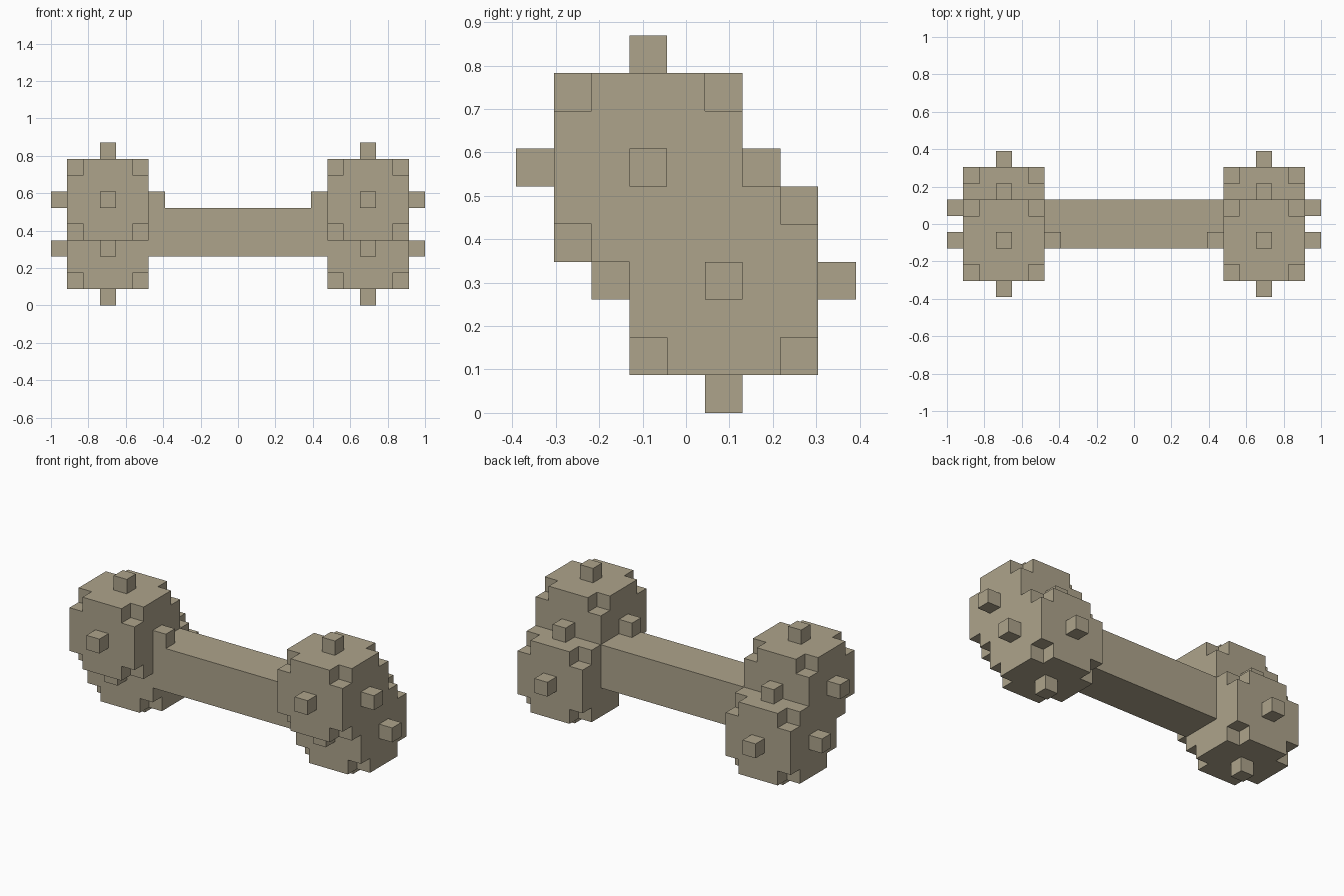
import bpy, bmesh
from itertools import product
from mathutils import Vector

if "Cube" in bpy.data.objects:
    bpy.data.objects.remove(bpy.data.objects["Cube"])

V = 2 / 23  # voxel size: the bone is 23 voxels long


def ball(cx, cy, cz, r=3):
    """Voxel sphere: every cell within r of the centre cell."""
    return {(cx + x, cy + y, cz + z)
            for x, y, z in product(range(-r, r + 1), repeat=3)
            if x * x + y * y + z * z <= r * r}


def voxel_mesh(name, cells):
    """Outer skin of a set of voxel cells, as one mesh object."""
    bm = bmesh.new()
    verts = {}

    def vert(p):
        if p not in verts:
            verts[p] = bm.verts.new(Vector(p) * V)
        return verts[p]

    for cell in sorted(cells):
        for axis, side in product(range(3), (-1, 1)):
            near = list(cell)
            near[axis] += side
            if tuple(near) in cells:
                continue
            corners = []
            for b, c in ((-.5, -.5), (.5, -.5), (.5, .5), (-.5, .5))[::side]:
                p = [cell[0], cell[1], cell[2] + .5]
                p[axis] += side * .5
                p[(axis + 1) % 3] += b
                p[(axis + 2) % 3] += c
                corners.append(vert(tuple(p)))
            bm.faces.new(corners)
    mesh = bpy.data.meshes.new(name)
    bm.to_mesh(mesh)
    bm.free()
    obj = bpy.data.objects.new(name, mesh)
    bpy.context.collection.objects.link(obj)
    return obj


# Square shaft
cells = set(product(range(-6, 7), range(-1, 2), range(3, 6)))

# Two knobs at each end: upper one to the front, lower one to the back
for end in (-8, 8):
    cells |= ball(end, -1, 6) | ball(end, 1, 3)

bone = voxel_mesh("bone", cells)

# Bone colour
mat = bpy.data.materials.new("bone_tan")
mat.diffuse_color = (0.42, 0.37, 0.26, 1)
mat.use_nodes = True
mat.node_tree.nodes["Principled BSDF"].inputs["Base Color"].default_value = mat.diffuse_color
bone.data.materials.append(mat)
